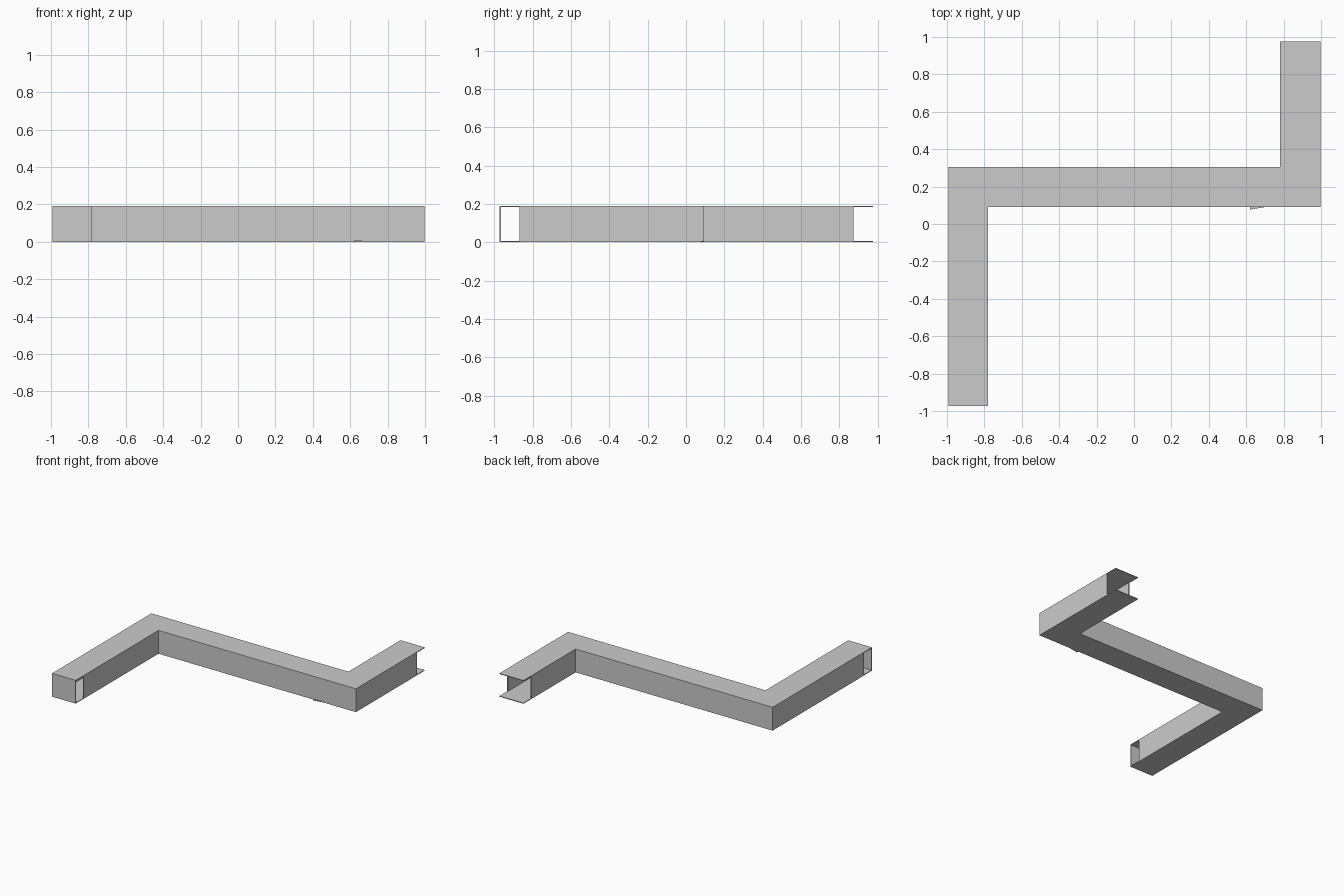
import bpy, bmesh

if "Cube" in bpy.data.objects:
    bpy.data.objects.remove(bpy.data.objects["Cube"])

H = 0.19        # overall height
T = 0.006       # sheet thickness

grey = bpy.data.materials.new("light_grey")
grey.diffuse_color = (0.6, 0.6, 0.6, 1)
grey.use_nodes = True
grey.node_tree.nodes["Principled BSDF"].inputs["Base Color"].default_value = grey.diffuse_color


def finish(name, bm):
    bmesh.ops.recalc_face_normals(bm, faces=bm.faces)
    me = bpy.data.meshes.new(name)
    bm.to_mesh(me)
    bm.free()
    me.materials.append(grey)
    ob = bpy.data.objects.new(name, me)
    bpy.context.collection.objects.link(ob)
    return ob


def slab(name, outline, z0, z1):
    """Extrude a flat outline from z0 up to z1."""
    bm = bmesh.new()
    face = bm.faces.new([bm.verts.new((x, y, z0)) for x, y in outline])
    ext = bmesh.ops.extrude_face_region(bm, geom=[face])
    for v in ext["geom"]:
        if isinstance(v, bmesh.types.BMVert):
            v.co.z = z1
    return finish(name, bm)


# Plan positions of the corridor edges
XL, XLI, XRI, XR = -0.993, -0.78, 0.78, 0.997
YF, YB, Y0, Y1 = -0.972, 0.975, 0.092, 0.305
WF, WB = -0.87, 0.875   # where the side walls stop at each end

# Floor and ceiling share the Z-shaped plan
plan = [(XL, YF), (XLI, YF), (XLI, Y0), (XR, Y0),
        (XR, YB), (XRI, YB), (XRI, Y1), (XL, Y1)]
slab("floor", plan, 0, T)
slab("ceiling", plan, H - T, H)

# Bent side walls, leaving the doorways at both ends open
slab("outer_left_wall", [(XL, WF), (XL, Y1), (XRI, Y1), (XRI, WB),
                         (XRI + T, WB), (XRI + T, Y1 - T),
                         (XL + T, Y1 - T), (XL + T, WF)], T, H - T)
slab("outer_right_wall", [(XLI, WF), (XLI, Y0), (XR, Y0), (XR, WB),
                          (XR - T, WB), (XR - T, Y0 + T),
                          (XLI - T, Y0 + T), (XLI - T, WF)], T, H - T)

# End wall closing the front of the corridor
slab("front_end_wall", [(XL, YF), (XLI, YF), (XLI, YF + T), (XL, YF + T)], T, H - T)

# Small floor splinter beside the long wall
slab("floor_splinter", [(0.62, 0.077), (0.71, Y0), (0.62, Y0)], 0, T)
